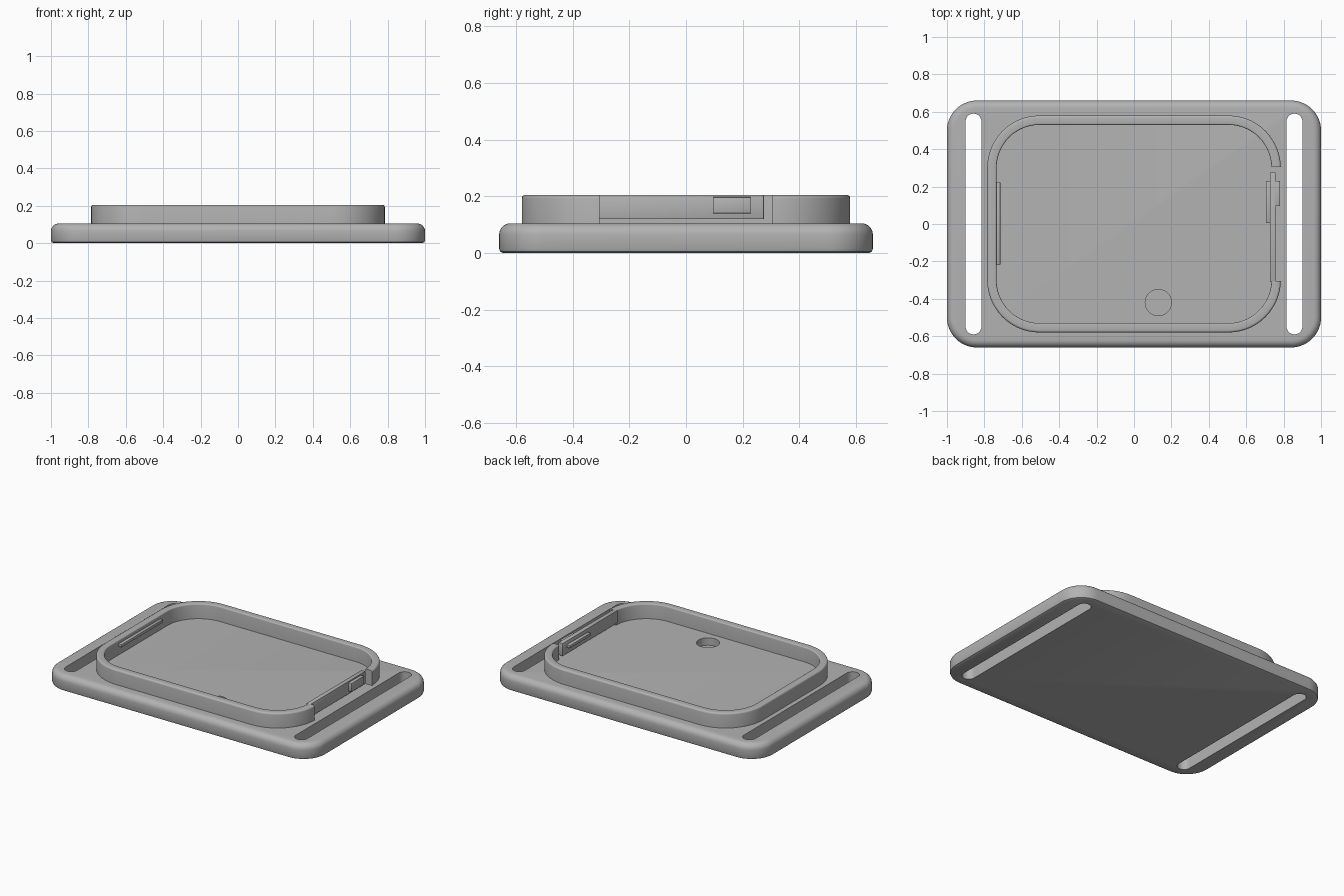
import bpy, bmesh, math
from mathutils import Matrix

default = bpy.data.objects.get("Cube")
if default:
    bpy.data.objects.remove(default, do_unlink=True)

GREY = (0.45, 0.45, 0.45, 1)
mat = bpy.data.materials.new("plain grey")
mat.use_nodes = True
mat.diffuse_color = GREY
mat.node_tree.nodes["Principled BSDF"].inputs["Base Color"].default_value = GREY

BASE_TOP, RIM_TOP = 0.105, 0.205
STEPS = 14


def finish(name, bm, smooth=True):
    bmesh.ops.recalc_face_normals(bm, faces=bm.faces)
    mesh = bpy.data.meshes.new(name)
    bm.to_mesh(mesh)
    bm.free()
    obj = bpy.data.objects.new(name, mesh)
    bpy.context.collection.objects.link(obj)
    mesh.materials.append(mat)
    if smooth:
        shade(obj)
    return obj


def shade(obj):
    bpy.ops.object.select_all(action="DESELECT")
    obj.select_set(True)
    bpy.context.view_layer.objects.active = obj
    bpy.ops.object.shade_smooth_by_angle(angle=math.radians(35))


def outline(hx, hy, r):
    """Rounded rectangle as a list of points, counterclockwise."""
    pts = []
    for k, (sx, sy) in enumerate([(1, 1), (-1, 1), (-1, -1), (1, -1)]):
        for i in range(STEPS + 1):
            a = math.pi / 2 * (k + i / STEPS)
            pts.append((sx * (hx - r) + r * math.cos(a), sy * (hy - r) + r * math.sin(a)))
    return pts


def loft(name, hx, hy, r, layers, ring=False, smooth=True):
    """Stack rounded rectangles given as (inset, z); close as a ring or cap the ends."""
    bm = bmesh.new()
    loops = [[bm.verts.new((x, y, z)) for x, y in outline(hx - d, hy - d, r - d)]
             for d, z in layers]
    pairs = list(zip(loops, loops[1:]))
    if ring:
        pairs.append((loops[-1], loops[0]))
    else:
        bm.faces.new(loops[0])
        bm.faces.new(loops[-1])
    for a, b in pairs:
        for i in range(len(a)):
            j = (i + 1) % len(a)
            bm.faces.new((a[i], a[j], b[j], b[i]))
    return finish(name, bm, smooth)


def box(name, x, y, z, bevel=0.0):
    """Box from (min, max) ranges."""
    bm = bmesh.new()
    size = [b - a for a, b in (x, y, z)]
    mid = [(a + b) / 2 for a, b in (x, y, z)]
    bmesh.ops.create_cube(bm, size=1, matrix=Matrix.Translation(mid) @ Matrix.Diagonal((*size, 1)))
    if bevel:
        bmesh.ops.bevel(bm, geom=bm.edges[:], offset=bevel, segments=2, affect="EDGES", profile=0.5)
    return finish(name, bm)


def cut(obj, cutter):
    mod = obj.modifiers.new("cut", "BOOLEAN")
    mod.operation, mod.solver, mod.object = "DIFFERENCE", "EXACT", cutter
    bpy.ops.object.select_all(action="DESELECT")
    bpy.context.view_layer.objects.active = obj
    obj.select_set(True)
    bpy.ops.object.modifier_apply(modifier=mod.name)
    bpy.data.objects.remove(cutter, do_unlink=True)


def arc(radius, top, n=6):
    """Quarter-round edge as (inset, z) steps ending at the top."""
    return [(radius * (1 - math.cos(t)), top - radius * (1 - math.sin(t)))
            for t in (math.pi / 2 * i / n for i in range(n + 1))]


# Base plate with a rounded top edge and a small lower chamfer
base = loft("base_plate", 1, 0.66, 0.16,
            [(0.015, 0), (0.004, 0.005), (0, 0.015)] + arc(0.04, BASE_TOP))

# Strap slots through both ends
for side in (-1, 1):
    slot = loft("slot_cutter", 0.0425, 0.59, 0.0424, [(0, -0.1), (0, 0.3)], smooth=False)
    slot.location.x = side * 0.858
    cut(base, slot)

# Shallow round recess in the tray floor
bm = bmesh.new()
bmesh.ops.create_cone(bm, cap_ends=True, segments=48, radius1=0.07, radius2=0.07, depth=0.1,
                      matrix=Matrix.Translation((0.13, -0.42, BASE_TOP)))
cut(base, finish("recess_cutter", bm, False))
shade(base)

# Raised tray rim with softened top edges
outer = arc(0.012, RIM_TOP, 4)
inner = [(0.05 - d, z) for d, z in reversed(arc(0.008, RIM_TOP, 4))]
rim = loft("tray_rim", 0.785, 0.58, 0.28,
           [(0, BASE_TOP - 0.01)] + outer + inner + [(0.05, BASE_TOP - 0.01)], ring=True)

# Opening in the rim for the spring latch
cut(rim, box("latch_cutter", (0.68, 0.85), (-0.305, 0.305), (0.05, 0.3)))
shade(rim)

# Spring latch: thin arm fixed at one end, inner catch and outer thumb tab
box("latch_arm", (0.727, 0.757), (-0.31, 0.275), (0.12, RIM_TOP), 0.002)
box("latch_catch", (0.705, 0.73), (0.005, 0.23), (0.16, 0.18), 0.003)
box("latch_thumb_tab", (0.755, 0.78), (0.095, 0.23), (0.14, 0.197), 0.002)

# Fixed retaining ledge on the opposite wall
box("retaining_ledge", (-0.74, -0.715), (-0.22, 0.225), (0.16, 0.18), 0.003)
